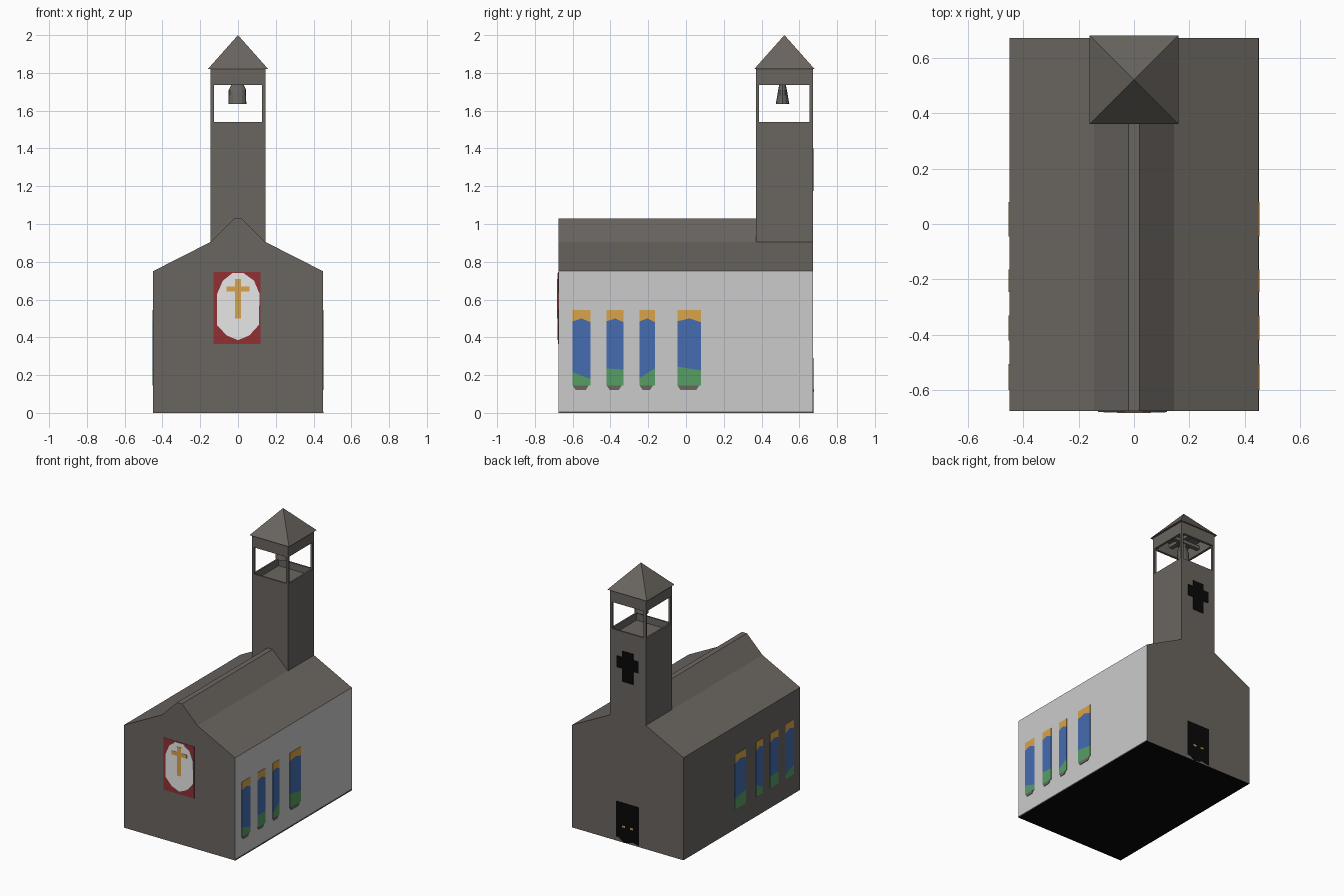
import bpy, bmesh, math

cube = bpy.data.objects.get("Cube")
if cube:
    bpy.data.objects.remove(cube, do_unlink=True)


def material(name, r, g, b):
    def lin(c):
        c /= 255
        return c / 12.92 if c < 0.04 else ((c + 0.055) / 1.055) ** 2.4
    col = (lin(r), lin(g), lin(b), 1)
    m = bpy.data.materials.new(name)
    m.use_nodes = True
    m.diffuse_color = col
    m.node_tree.nodes["Principled BSDF"].inputs["Base Color"].default_value = col
    return m


STONE = material("dark stone", 106, 101, 96)
PLASTER = material("light plaster", 203, 203, 203)
BLACK = material("black", 8, 8, 8)
WHITE = material("white", 236, 236, 236)
RED = material("red", 145, 48, 51)
GOLD = material("gold", 218, 163, 72)
BLUE = material("blue", 70, 108, 176)
GREEN = material("green", 87, 157, 100)


def finish(name, bm, *mats):
    bmesh.ops.recalc_face_normals(bm, faces=bm.faces)
    me = bpy.data.meshes.new(name)
    bm.to_mesh(me)
    bm.free()
    for m in mats:
        me.materials.append(m)
    ob = bpy.data.objects.new(name, me)
    bpy.context.collection.objects.link(ob)
    return ob


def prism(name, pts, axis, a, b, *mats):
    """Extrude a (horizontal, z) outline along the x or y axis from a to b."""
    bm = bmesh.new()

    def ring(d):
        return [bm.verts.new((d, u, v) if axis == "x" else (u, d, v)) for u, v in pts]
    r0, r1 = ring(a), ring(b)
    bm.faces.new(r0)
    bm.faces.new(r1)
    n = len(pts)
    for i in range(n):
        j = (i + 1) % n
        bm.faces.new((r0[i], r0[j], r1[j], r1[i]))
    return finish(name, bm, *mats)


def rect(u0, u1, v0, v1):
    return [(u0, v0), (u1, v0), (u1, v1), (u0, v1)]


def box(name, x0, x1, y0, y1, z0, z1, mat=STONE):
    return prism(name, rect(x0, x1, z0, z1), "y", y0, y1, mat)


W, FRONT, BACK = 0.45, -0.676, 0.672
TW, TY0 = 0.145, 0.37            # tower half width and front
SHOULDER, SILL, LINTEL, EAVE = 0.905, 1.54, 1.735, 1.82

# Nave with one plastered side and a black underside
nave = prism("nave", [(-W, 0), (W, 0), (W, 0.75), (TW, SHOULDER), (-TW, SHOULDER), (-W, 0.75)],
             "y", FRONT, BACK, STONE, PLASTER, BLACK)
for p in nave.data.polygons:
    if p.normal.x > 0.9:
        p.material_index = 1
    elif p.normal.z < -0.9:
        p.material_index = 2
prism("roof_ridge", [(-TW, SHOULDER), (TW, SHOULDER), (0.02, 1.03), (-0.02, 1.03)],
      "y", FRONT, TY0 + 0.01, STONE)

# Tower shaft with a sunken belfry floor
shaft = box("tower_shaft", -TW, TW, TY0, BACK, SHOULDER, SILL)
bm = bmesh.new()
bm.from_mesh(shaft.data)
bm.faces.ensure_lookup_table()
top = max(bm.faces, key=lambda f: f.calc_center_median().z)
bmesh.ops.inset_region(bm, faces=[top], thickness=0.017)
floor = bmesh.ops.extrude_face_region(bm, geom=[top])["geom"]
bmesh.ops.translate(bm, vec=(0, 0, -0.05), verts=[g for g in floor if isinstance(g, bmesh.types.BMVert)])
bmesh.ops.delete(bm, geom=[top], context="FACES_ONLY") if top.is_valid else None
bmesh.ops.recalc_face_normals(bm, faces=bm.faces)
bm.to_mesh(shaft.data)
bm.free()

# Belfry posts and the band above the openings
T = 0.017
for side, x in (("right", -TW), ("left", TW - T)):
    for end, y in (("front", TY0), ("back", BACK - T)):
        box(f"belfry_post_{end}_{side}", x, x + T, y, y + T, SILL, LINTEL)
    box(f"belfry_band_{side}", x, x + T, TY0, BACK, LINTEL, EAVE)
for end, y in (("front", TY0), ("back", BACK - T)):
    box(f"belfry_band_{end}", -TW + T, TW - T, y, y + T, LINTEL, EAVE)

# Pyramid roof
CY = (TY0 + BACK) / 2
bm = bmesh.new()
base = [bm.verts.new((sx * 0.16, CY + sy * 0.16, EAVE)) for sx, sy in ((-1, -1), (1, -1), (1, 1), (-1, 1))]
apex = bm.verts.new((0, CY, 2))
bm.faces.new(base)
for i in range(4):
    bm.faces.new((base[i], base[(i + 1) % 4], apex))
finish("tower_roof", bm, STONE)

# Bell hung from crossed beams
box("bell_beam", -TW + T, TW - T, CY - 0.015, CY + 0.015, 1.765, 1.79)
box("cross_beam", -0.015, 0.015, TY0 + T, BACK - T, 1.79, 1.815)
box("bell_hanger", -0.012, 0.008, CY - 0.008, CY + 0.008, 1.73, 1.77)
bm = bmesh.new()
prev, N = None, 12
for rx, ry, z in ((0.047, 0.036, 1.635), (0.046, 0.028, 1.68), (0.046, 0.023, 1.71), (0.032, 0.017, 1.738)):
    ring = [bm.verts.new((-0.003 + rx * math.cos(k * math.tau / N), CY - 0.01 + ry * math.sin(k * math.tau / N), z))
            for k in range(N)]
    if prev:
        for k in range(N):
            bm.faces.new((prev[k], prev[(k + 1) % N], ring[(k + 1) % N], ring[k]))
    else:
        bm.faces.new(ring)
    prev = ring
bm.faces.new(prev)
finish("bell", bm, STONE)

# Stained glass on both long sides: y start, y end, green height at each end
windows = [(-0.60, -0.505, 0.215, 0.18), (-0.42, -0.33, 0.235, 0.23),
           (-0.245, -0.165, 0.185, 0.235), (-0.045, 0.08, 0.245, 0.225)]
for side, s in (("left", 1), ("right", -1)):
    for i, (y0, y1, g0, g1) in enumerate(windows, 1):
        a, b = s * (W - 0.002), s * (W + 0.003)
        ym = (y0 + y1) / 2
        gold = [(y0, 0.485), (ym, 0.50), (y1, 0.48)]
        green = [(y0, g0), (ym, (g0 + g1) / 2), (y1, g1)]
        prism(f"window_gold_{side}_{i}", gold + [(y1, 0.545), (y0, 0.545)], "x", a, b, GOLD)
        prism(f"window_blue_{side}_{i}", green + gold[::-1], "x", a, b, BLUE)
        prism(f"window_green_{side}_{i}", [(y0, 0.145), (y1, 0.145)] + green[::-1], "x", a, b, GREEN)
        if s > 0:
            prism(f"window_sill_{i}", [(y0, 0.145), (y0 + 0.015, 0.122), (y1 - 0.025, 0.122), (y1 - 0.01, 0.145)],
                  "x", a, b, STONE)

# Dark strip at the foot of the plastered wall
prism("wall_foot", rect(FRONT, BACK, 0, 0.008), "x", W - 0.002, W + 0.002, STONE)


# Latin cross outline
def cross(half_stem, half_arm, z0, z1, arm0, arm1):
    right = [(half_stem, z0), (half_stem, arm0), (half_arm, arm0), (half_arm, arm1),
             (half_stem, arm1), (half_stem, z1)]
    return right + [(-u, v) for u, v in reversed(right)]


# Front panel: red field, white medallion, gold cross
prism("panel_field", rect(-0.13, 0.12, 0.365, 0.745), "y", FRONT + 0.002, FRONT - 0.002, RED)
medallion = [(0, 0.385), (0.06, 0.41), (0.11, 0.465), (0.114, 0.63), (0.085, 0.70), (0.03, 0.74),
             (-0.03, 0.74), (-0.08, 0.70), (-0.111, 0.63), (-0.111, 0.465), (-0.06, 0.41)]
prism("panel_medallion", medallion, "y", FRONT, FRONT - 0.004, WHITE)
prism("panel_cross", cross(0.015, 0.062, 0.50, 0.71, 0.643, 0.67), "y", FRONT, FRONT - 0.006, GOLD)

# Back of the building: door with handles, and a dark cross on the tower
door = [(-0.092, 0.01), (-0.04, 0.02), (0.03, 0.0), (0.07, 0.03), (0.095, 0.03), (0.095, 0.29), (-0.092, 0.29)]
prism("door", door, "y", BACK - 0.002, BACK + 0.003, BLACK)
for side, x in (("left", 0.032), ("right", -0.032)):
    prism(f"door_handle_{side}", rect(x - 0.012, x + 0.012, 0.112, 0.125), "y", BACK, BACK + 0.005, GOLD)
prism("tower_cross", cross(0.045, 0.088, 1.175, 1.40, 1.27, 1.355), "y", BACK - 0.002, BACK + 0.003, BLACK)
